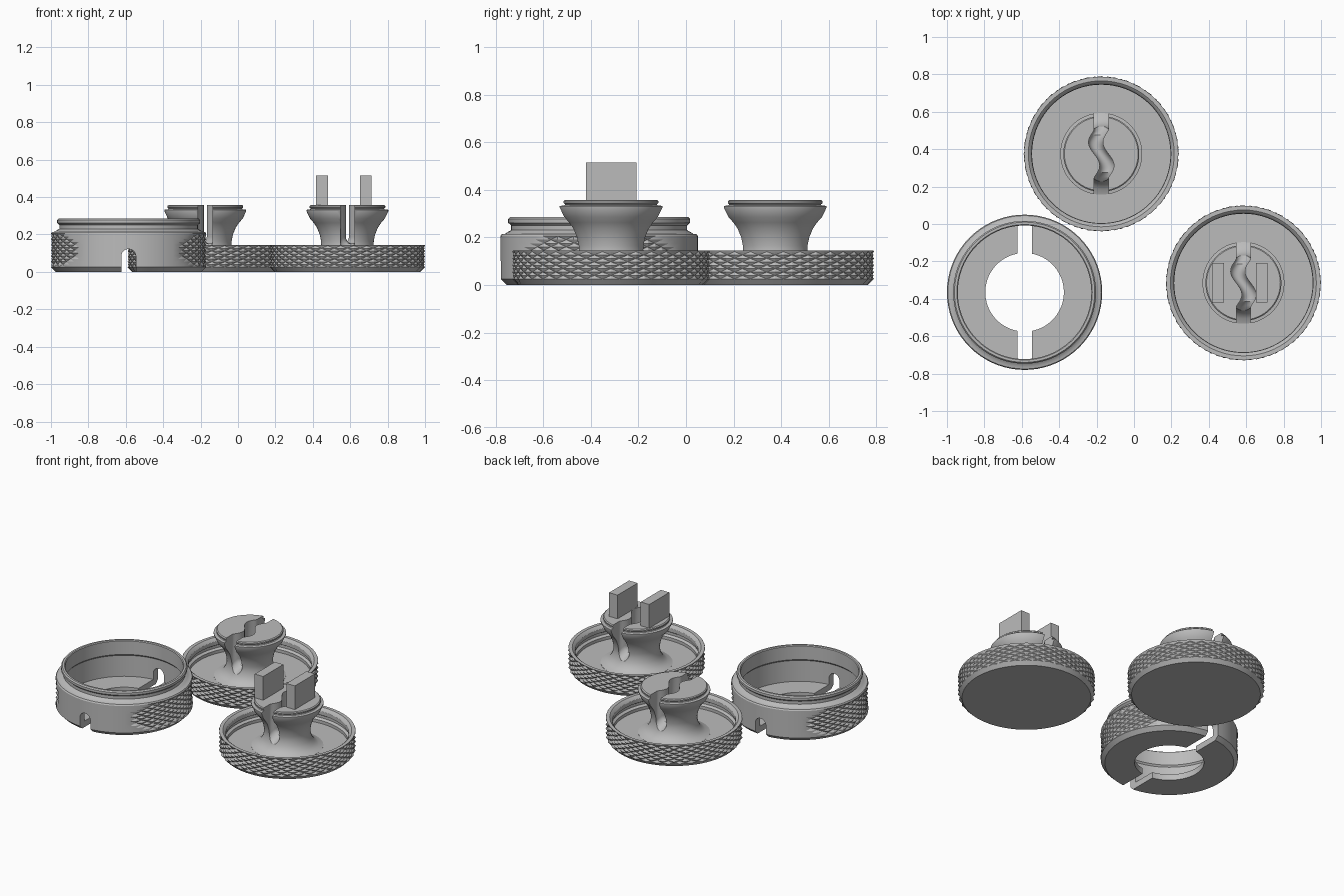
import bpy, bmesh
from math import pi, sin, cos, asin

SEG = 72
R = 0.415

old = bpy.data.objects.get("Cube")
if old:
    bpy.data.objects.remove(old, do_unlink=True)

grey = bpy.data.materials.new("mid_grey")
grey.use_nodes = True
GREY = (0.5, 0.5, 0.5, 1)
grey.diffuse_color = GREY
grey.node_tree.nodes["Principled BSDF"].inputs["Base Color"].default_value = GREY


def finish(name, bm, loc):
    bmesh.ops.recalc_face_normals(bm, faces=bm.faces)
    mesh = bpy.data.meshes.new(name)
    bm.to_mesh(mesh)
    bm.free()
    mesh.materials.append(grey)
    ob = bpy.data.objects.new(name, mesh)
    ob.location = (loc[0], loc[1], 0)
    bpy.context.collection.objects.link(ob)
    return ob


def activate(ob):
    bpy.ops.object.select_all(action='DESELECT')
    ob.select_set(True)
    bpy.context.view_layer.objects.active = ob


def smooth(ob):
    activate(ob)
    bpy.ops.object.shade_smooth_by_angle(angle=0.5)


def cut(ob, cutter):
    cutter.hide_render = True
    mod = ob.modifiers.new("cut", 'BOOLEAN')
    mod.operation = 'DIFFERENCE'
    mod.solver = 'EXACT'
    mod.object = cutter
    bpy.context.view_layer.update()
    activate(ob)
    bpy.ops.object.modifier_apply(modifier=mod.name)
    bpy.data.objects.remove(cutter, do_unlink=True)


def knurl_rows(z0, z1, rows):
    """Profile points of a knurled band."""
    return [(R, z0 + (z1 - z0) * k / rows, k) for k in range(rows + 1)]


def revolve(name, profile, loc, closed=False, mask=lambda a, z: True):
    """Turn a profile of (radius, z[, knurl row]); knurl rows become diamonds."""
    bm = bmesh.new()
    rings = []
    for p in profile:
        ring = []
        for i in range(SEG):
            a = 2 * pi * i / SEG
            r = p[0]
            if len(p) == 3 and (i + p[2]) % 2 and mask(a, p[1]):
                r -= 0.01
            ring.append(bm.verts.new((r * cos(a), r * sin(a), p[1])))
        rings.append(ring)
    n = len(profile)
    for j in range(n if closed else n - 1):
        lo, hi = rings[j], rings[(j + 1) % n]
        knurled = len(profile[j]) == 3 and len(profile[(j + 1) % n]) == 3
        for i in range(SEG):
            m = (i + 1) % SEG
            a, b, c, d = lo[i], lo[m], hi[m], hi[i]
            if not knurled:
                bm.faces.new((a, b, c, d))
            elif (i + profile[j][2]) % 2:
                bm.faces.new((a, b, c))
                bm.faces.new((a, c, d))
            else:
                bm.faces.new((a, b, d))
                bm.faces.new((b, c, d))
    if not closed:
        bm.faces.new(rings[0])
        bm.faces.new(rings[-1])
    return finish(name, bm, loc)


def channel(name, loc, half, length, steps, section_low, top, path):
    """Sweep a round-ended section along y; path gives the x offset."""
    bm = bmesh.new()
    rings = []
    for s in range(steps + 1):
        y = length * (2 * s / steps - 1)
        zb = section_low(y)
        pts = [(half, top), (-half, top)]
        for k in range(13):
            t = pi + pi * k / 12
            pts.append((half * cos(t), zb + half + half * sin(t)))
        rings.append([bm.verts.new((path(y) + x, y, z)) for x, z in pts])
    for p, q in zip(rings, rings[1:]):
        for i in range(len(p)):
            m = (i + 1) % len(p)
            bm.faces.new((p[i], p[m], q[m], q[i]))
    bm.faces.new(rings[0])
    bm.faces.new(rings[-1])
    return finish(name, bm, loc)


def box(name, loc, x0, x1, hy, z0, z1):
    bm = bmesh.new()
    bmesh.ops.create_cube(bm, size=1)
    for v in bm.verts:
        v.co = (x1 if v.co.x > 0 else x0, hy if v.co.y > 0 else -hy,
                z1 if v.co.z > 0 else z0)
    return finish(name, bm, loc)


# Open ring housing with a threaded neck and two grip patches
RING = (-0.585, -0.365)


def grip(a, z):
    d = abs(asin(sin(a)))
    return (d / 0.82) ** 4 + ((z - 0.115) / 0.083) ** 4 < 1


ring = revolve("ring_housing", [(0.21, 0), (0.39, 0)] + knurl_rows(0.025, 0.205, 12) + [
    (0.41, 0.213), (0.395, 0.215), (0.385, 0.222), (0.37, 0.23), (0.37, 0.25),
    (0.382, 0.261), (0.382, 0.277), (0.375, 0.285), (0.362, 0.285),
    (0.357, 0.28), (0.357, 0.19), (0.366, 0.18), (0.366, 0.04), (0.21, 0.04)],
    RING, closed=True, mask=grip)

# Round-topped cable slot through both walls and the floor
slot = channel("slot_cutter", RING, 0.039, 0.5, 1, lambda y: 0, -0.1, lambda y: 0)
for v in slot.data.vertices:
    if v.co.z > -0.05:
        v.co.z = 0.122 - v.co.z
bm = bmesh.new()
bm.from_mesh(slot.data)
bmesh.ops.recalc_face_normals(bm, faces=bm.faces)
bm.to_mesh(slot.data)
bm.free()
cut(ring, slot)
smooth(ring)


# Knurled cap tray with a grooved spool in the middle
def wave(y):
    return -0.03 * sin(pi * y / 0.125) if abs(y) < 0.125 else 0


def groove_floor(y):
    return max(0.052, 0.15 - 0.9 * max(0, abs(y) - 0.1))


def cap(prefix, loc):
    tray = revolve(prefix + "_tray", [(0.39, 0)] + knurl_rows(0.025, 0.14, 8) + [
        (0.412, 0.145), (0.39, 0.145), (0.38, 0.137), (0.372, 0.125), (0.372, 0.1),
        (0.385, 0.092), (0.385, 0.075), (0.37, 0.065), (0.37, 0.045)], loc)
    smooth(tray)
    spool = revolve(prefix + "_spool", [
        (0.218, 0.03), (0.218, 0.046), (0.19, 0.056), (0.165, 0.075), (0.148, 0.105),
        (0.14, 0.14), (0.141, 0.165), (0.148, 0.2), (0.163, 0.237), (0.18, 0.262),
        (0.2, 0.285), (0.219, 0.325), (0.219, 0.332), (0.2, 0.334), (0.196, 0.338),
        (0.203, 0.344), (0.203, 0.352), (0.197, 0.357)], loc)
    cut(spool, channel("groove_cutter", loc, 0.038, 0.25, 50, groove_floor, 0.5, wave))
    smooth(spool)


cap("back_cap", (-0.175, 0.375))
LEFT = (0.585, -0.315)
cap("left_cap", LEFT)

# Two upright tabs on the left cap
for side, x0 in (("right", -0.167), ("left", 0.067)):
    box(side + "_tab", LEFT, x0, x0 + 0.063, 0.106, 0.34, 0.515)
